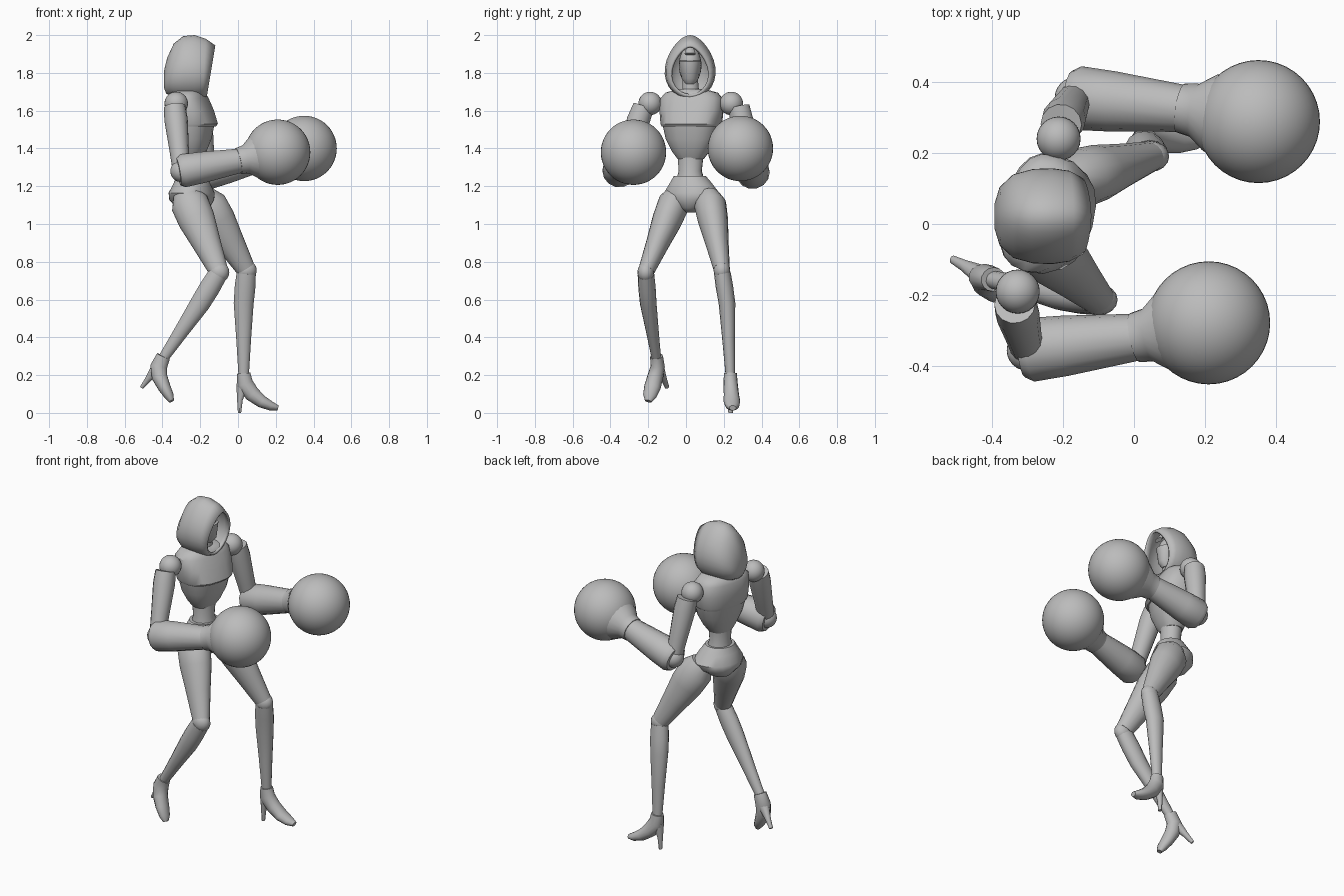
import bpy, bmesh
from math import sin, cos, pi, radians
from mathutils import Vector, Matrix

cube = bpy.data.objects.get("Cube")
if cube:
    bpy.data.objects.remove(cube, do_unlink=True)

grey = bpy.data.materials.new("plain grey")
grey.use_nodes = True
colour = (0.5, 0.5, 0.5, 1)
grey.diffuse_color = colour
grey.node_tree.nodes["Principled BSDF"].inputs["Base Color"].default_value = colour


def finish(name, bm, angle=40):
    bmesh.ops.recalc_face_normals(bm, faces=bm.faces)
    mesh = bpy.data.meshes.new(name)
    bm.to_mesh(mesh)
    bm.free()
    obj = bpy.data.objects.new(name, mesh)
    bpy.context.collection.objects.link(obj)
    mesh.materials.append(grey)
    bpy.ops.object.select_all(action='DESELECT')
    obj.select_set(True)
    bpy.context.view_layer.objects.active = obj
    bpy.ops.object.shade_smooth_by_angle(angle=radians(angle))
    return obj


def skin(name, rings, caps=(True, True), angle=40):
    """Join closed rings of points into one surface."""
    bm = bmesh.new()
    loops = [[bm.verts.new(p) for p in ring] for ring in rings]
    n = len(loops[0])
    for a, b in zip(loops, loops[1:]):
        for i in range(n):
            j = (i + 1) % n
            bm.faces.new((a[i], a[j], b[j], b[i]))
    if caps[0]:
        bm.faces.new(loops[0])
    if caps[1]:
        bm.faces.new(loops[-1])
    return finish(name, bm, angle)


def loft(name, rings, yaw, n=20, power=1.0):
    """Level oval rings: (x, y, z, front depth, back depth, half width)."""
    turn = Matrix.Rotation(radians(yaw), 3, 'Z')
    loops = []
    for x, y, z, front, back, width in rings:
        loop = []
        for i in range(n):
            c, s = cos(2 * pi * i / n), sin(2 * pi * i / n)
            depth = front if c > 0 else back
            squash = lambda v: abs(v) ** power * (1 if v > 0 else -1)
            loop.append(Vector((x, y, z)) + turn @ Vector((depth * squash(c), width * squash(s), 0)))
        loops.append(loop)
    return skin(name, loops)


def limb(name, path, n=14, side=(0, 1, 0)):
    """Round tube through (x, y, z, radius, side radius)."""
    pts = [Vector(p[:3]) for p in path]
    loops = []
    for i, p in enumerate(path):
        along = (pts[min(i + 1, len(pts) - 1)] - pts[max(i - 1, 0)]).normalized()
        u = Vector(side)
        u = (u - along * u.dot(along)).normalized()
        v = along.cross(u)
        r, w = p[3], p[-1]
        loops.append([pts[i] + u * w * cos(2 * pi * k / n) + v * r * sin(2 * pi * k / n)
                      for k in range(n)])
    return skin(name, loops)


def ball(name, centre, size, segments=24, rings=16):
    bm = bmesh.new()
    bmesh.ops.create_uvsphere(bm, u_segments=segments, v_segments=rings, radius=1)
    bmesh.ops.scale(bm, vec=size if isinstance(size, tuple) else (size,) * 3, verts=bm.verts)
    bmesh.ops.translate(bm, vec=centre, verts=bm.verts)
    return finish(name, bm, 60)


# Hood: egg-shaped rings from the face opening to the back
hood_rings = []
for xt, xb, top, low, width in [(-.12, -.165, 1.945, 1.675, .105), (-.17, -.19, 1.98, 1.665, .125),
                                (-.23, -.23, 2.0, 1.66, .132), (-.29, -.28, 1.995, 1.66, .13),
                                (-.34, -.34, 1.955, 1.67, .115), (-.375, -.38, 1.88, 1.69, .08),
                                (-.392, -.392, 1.81, 1.72, .035)]:
    loop = []
    for k in range(28):
        a = 2 * pi * k / 28
        up = (1 + cos(a)) / 2
        wide = sin(a) * width * (1.1 - .35 * up ** 2)
        loop.append((xb + (xt - xb) * up, .022 + wide, low + (top - low) * up))
    hood_rings.append(loop)
hood = skin("hood", hood_rings, (False, True), 60)
shell = hood.modifiers.new("thickness", 'SOLIDIFY')
shell.thickness = .014

# Head, mask and neck inside the hood
ball("head", (-.245, .022, 1.84), (.075, .06, .1))
loft("mask", [(-.225, .022, 1.74, .03, .03, .025), (-.225, .022, 1.77, .056, .04, .045),
              (-.225, .022, 1.86, .064, .05, .06), (-.225, .022, 1.865, .05, .05, .055)], 0)
limb("brow_crest", [(-.16, .022, 1.9, .012, .03), (-.18, .022, 1.93, .012, .02),
                    (-.22, .022, 1.95, .01, .01)], 8)
loft("neck", [(-.25, .025, 1.62, .06, .06, .065), (-.245, .025, 1.7, .045, .045, .045),
              (-.24, .022, 1.78, .04, .04, .04)], -10)

# Torso
loft("upper_chest", [(-.26, .03, 1.515, .135, .1, .155), (-.26, .03, 1.53, .148, .105, .162),
                     (-.26, .03, 1.6, .125, .11, .17), (-.265, .03, 1.665, .1, .1, .168),
                     (-.265, .03, 1.695, .085, .085, .14), (-.255, .028, 1.715, .055, .06, .07)], -15, power=.8)
loft("rib_cage", [(-.25, .025, 1.345, .055, .06, .07), (-.25, .025, 1.385, .08, .075, .1),
                  (-.255, .028, 1.45, .11, .09, .135), (-.26, .03, 1.525, .13, .1, .153)], -15, power=.85)
loft("waist", [(-.245, .025, 1.2, .075, .075, .085), (-.248, .022, 1.28, .056, .056, .062),
               (-.25, .025, 1.37, .06, .06, .07)], -18)
loft("pelvis", [(-.225, .03, 1.06, .04, .05, .025), (-.23, .03, 1.085, .08, .1, .07),
                (-.235, .03, 1.13, .105, .13, .135), (-.235, .028, 1.165, .105, .13, .15),
                (-.24, .025, 1.215, .09, .1, .115), (-.245, .02, 1.255, .075, .08, .085)], -22)

# Arms with big round gloves
arms = {
    "right": ((-.327, -.19, 1.638), (-.335, -.225, 1.62), (-.3, -.355, 1.28), (.01, -.318, 1.335), (.21, -.278, 1.38)),
    "left": ((-.212, .24, 1.638), (-.205, .28, 1.62), (-.165, .355, 1.27), (.14, .325, 1.35), (.35, .288, 1.4)),
}
for side, (shoulder, sleeve, elbow, wrist, fist) in arms.items():
    ball(side + "_shoulder", shoulder, .062)
    s, e, w, f = (Vector(p) for p in (sleeve, elbow, wrist, fist))
    limb(side + "_upper_arm", [(*s, .058), (*s.lerp(e, .2), .062), (*s.lerp(e, .65), .052),
                               (*s.lerp(e, 1.02), .045)], 14, (1, 0, 0))
    ball(side + "_elbow", elbow, .058)
    limb(side + "_forearm", [(*e.lerp(w, -.05), .075), (*e.lerp(w, .03), .09), (*e.lerp(w, .35), .085),
                             (*w, .066)])
    limb(side + "_glove_cuff", [(*w.lerp(f, -.04), .07), (*w.lerp(f, .15), .076),
                                (*w.lerp(f, .36), .11), (*w.lerp(f, .6), .12)], 20)
    ball(side + "_glove", fist, .173, 40, 24)

# Legs
legs = {
    "right": ((-.265, -.055, 1.13), (-.1, -.213, .745), (-.2, -.2, .58), (-.395, -.157, .29)),
    "left": ((-.17, .125, 1.12), (.045, .19, .755), (.03, .217, .58), (.03, .235, .195)),
}
for side, (hip, knee, calf, ankle) in legs.items():
    h, k, c, a = (Vector(p) for p in (hip, knee, calf, ankle))
    limb(side + "_thigh", [(*h.lerp(k, -.1), .065, .055), (*h.lerp(k, .05), .1, .085), (*h.lerp(k, .28), .098, .08),
                           (*h.lerp(k, .6), .076, .062), (*h.lerp(k, .97), .052, .044)], 16)
    ball(side + "_knee", knee, (.054, .044, .054), 16, 10)
    limb(side + "_shin", [(*k.lerp(c, .08), .052, .044), (*k.lerp(c, .5), .056, .046), (*c, .054, .044),
                          (*c.lerp(a, .5), .04, .034), (*a, .028, .025)])

# High-heeled shoes
shoes = {
    "left": ([(.03, .235, .21, .036, .034), (.035, .236, .155, .046, .038), (.075, .24, .1, .042, .04),
              (.125, .243, .06, .034, .044), (.175, .246, .036, .025, .036), (.212, .247, .026, .014, .018)],
             [(.025, .236, .15, .036, .03), (.01, .236, .07, .016, .016), (.008, .236, 0, .009, .012)]),
    "right": ([(-.395, -.156, .3, .038, .034), (-.42, -.15, .245, .046, .038), (-.415, -.163, .19, .042, .042),
               (-.39, -.178, .135, .034, .044), (-.365, -.192, .09, .026, .036), (-.352, -.2, .062, .014, .018)],
              [(-.425, -.145, .24, .036, .03), (-.475, -.118, .18, .017, .017), (-.51, -.1, .135, .01, .012)]),
}
for side, (foot, heel) in shoes.items():
    limb(side + "_shoe", foot)
    limb(side + "_heel", heel, 10)
